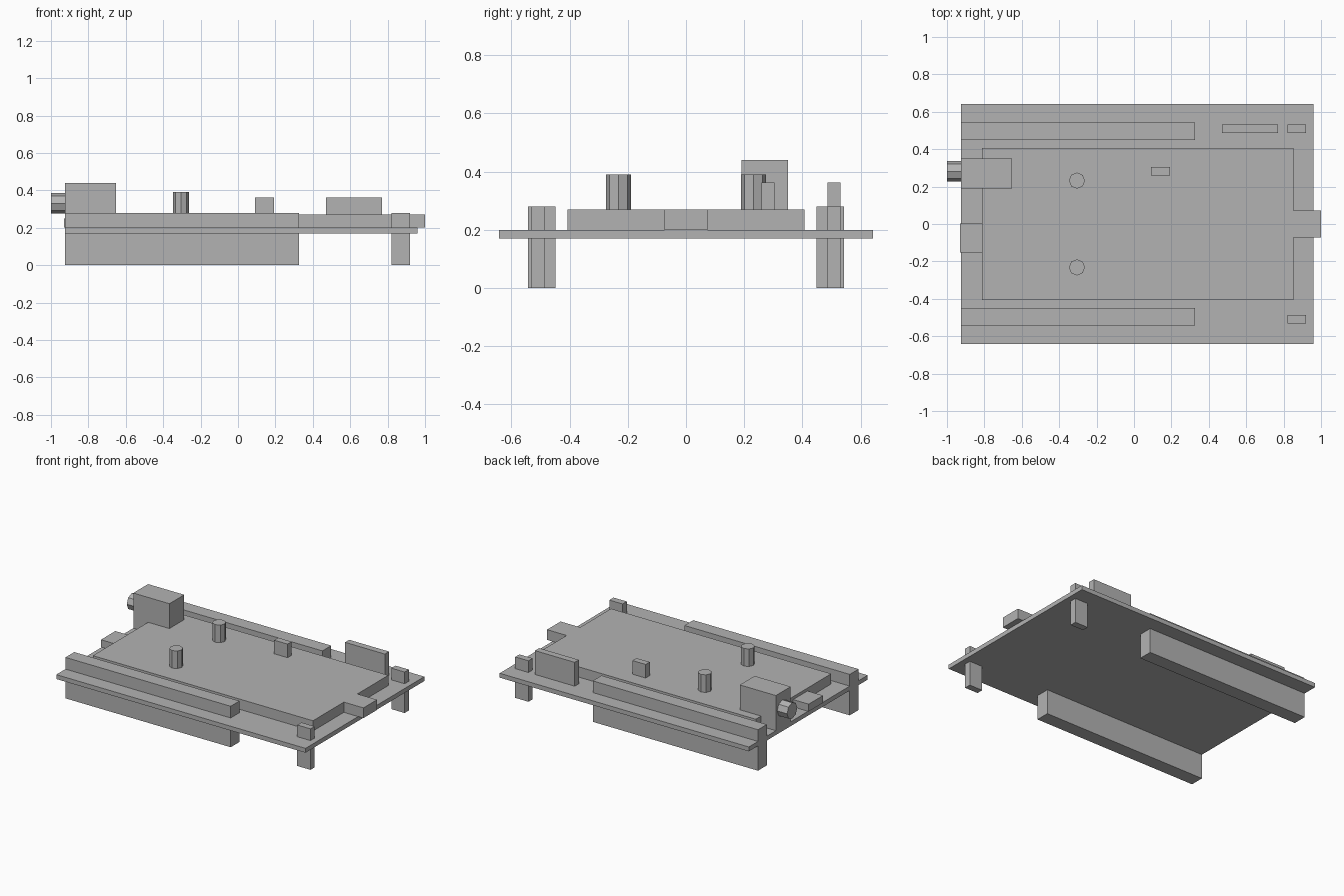
import bpy
import bmesh
from math import pi
from mathutils import Matrix, Vector

default_cube = bpy.data.objects.get("Cube")
if default_cube:
    bpy.data.objects.remove(default_cube, do_unlink=True)

# Single flat colour
grey = bpy.data.materials.new("plain_grey")
grey.use_nodes = True
colour = (0.45, 0.45, 0.45, 1)
grey.diffuse_color = colour
grey.node_tree.nodes["Principled BSDF"].inputs["Base Color"].default_value = colour

BOARD_TOP = 0.2
MODULE_TOP = 0.27


def finish(name, bm):
    mesh = bpy.data.meshes.new(name)
    bm.to_mesh(mesh)
    bm.free()
    mesh.materials.append(grey)
    obj = bpy.data.objects.new(name, mesh)
    bpy.context.collection.objects.link(obj)
    return obj


def box(name, xs, ys, zs):
    """Box from its low and high limits on each axis."""
    low, high = (Vector(c) for c in zip(xs, ys, zs))
    bm = bmesh.new()
    place = Matrix.Translation((low + high) / 2) @ Matrix.Diagonal((*(high - low), 1))
    bmesh.ops.create_cube(bm, size=1, matrix=place)
    return finish(name, bm)


def octagon_rod(name, centre, radius, length, turn=Matrix()):
    bm = bmesh.new()
    bmesh.ops.create_cone(bm, cap_ends=True, segments=8, radius1=radius, radius2=radius,
                          depth=length, matrix=Matrix.Translation(centre) @ turn)
    return finish(name, bm)


# Circuit board and the raised module on it
box("board", (-0.925, 0.96), (-0.642, 0.642), (0.17, BOARD_TOP))
box("module", (-0.813, 0.852), (-0.407, 0.407), (BOARD_TOP, MODULE_TOP))
box("end_tab", (0.852, 1.0), (-0.073, 0.073), (BOARD_TOP, MODULE_TOP))
box("side_socket", (-0.93, -0.813), (-0.152, 0.003), (BOARD_TOP, 0.25))

# Pin strips and short legs pass through the board on both sides
for side, sign in (("left", 1), ("right", -1)):
    if sign > 0:
        strip_y, leg_y = (0.448, 0.543), (0.486, 0.531)
    else:
        strip_y, leg_y = (-0.543, -0.448), (-0.531, -0.486)
    box("front_pin_strip" if sign < 0 else "back_pin_strip", (-0.925, 0.325), strip_y, (0, 0.28))
    box("front_leg" if sign < 0 else "back_leg", (0.82, 0.92), leg_y, (0, 0.28))

# Upright plate near the back edge and small switch on the module
box("upright_plate", (0.47, 0.77), (0.486, 0.531), (BOARD_TOP, 0.363))
box("small_switch", (0.092, 0.193), (0.26, 0.304), (MODULE_TOP, 0.363))

# Connector block with its sideways knob
box("connector_block", (-0.925, -0.652), (0.19, 0.35), (BOARD_TOP, 0.44))
octagon_rod("connector_knob", (-0.9625, 0.281, 0.33), 0.055, 0.075, Matrix.Rotation(pi / 2, 4, "Y"))

# Two upright posts
for name, y in (("front_post", -0.232), ("back_post", 0.232)):
    octagon_rod(name, (-0.305, y, 0.33), 0.043, 0.12)
